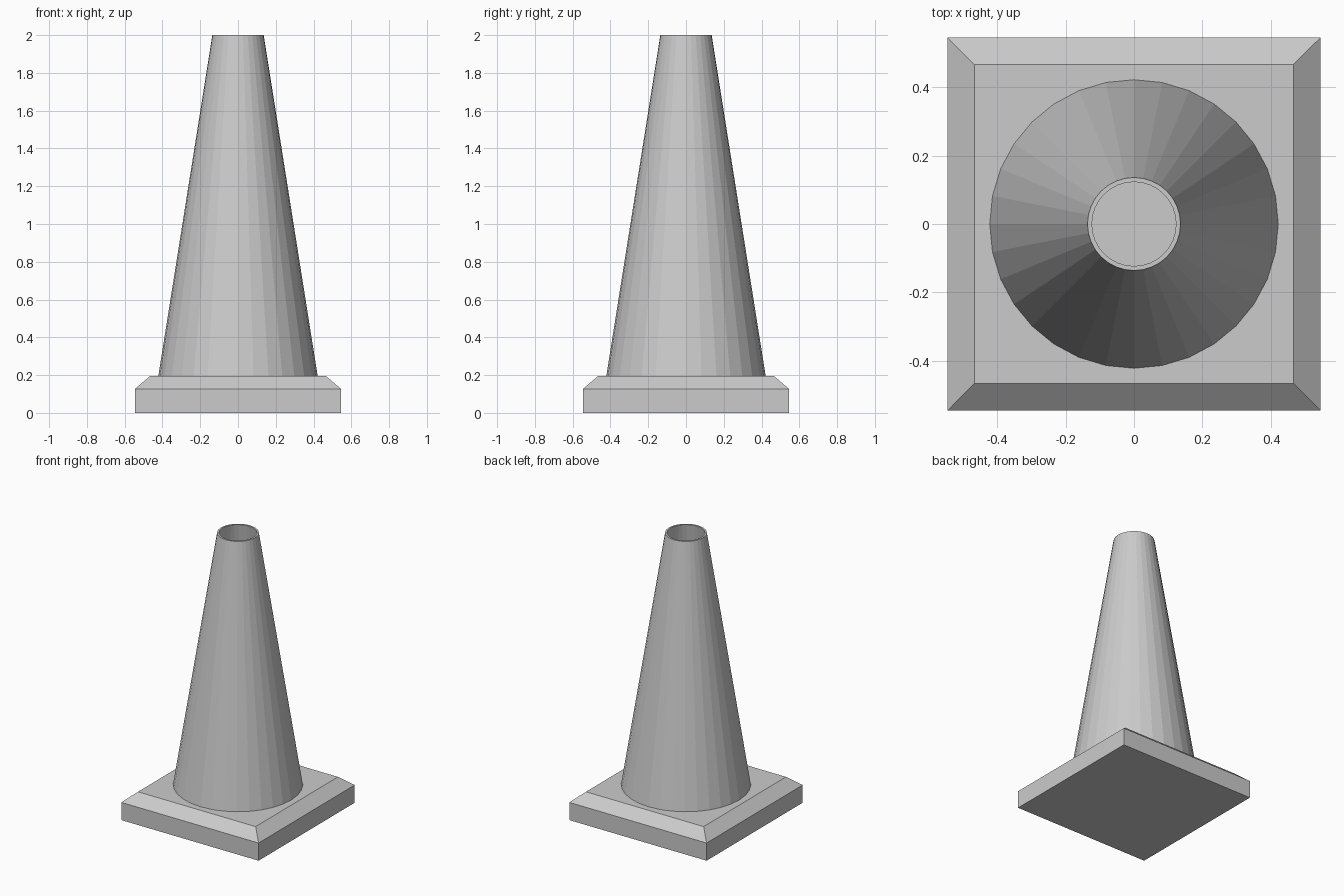
import bpy
import bmesh
from math import cos, sin, tau

cube = bpy.data.objects.get("Cube")
if cube:
    bpy.data.objects.remove(cube, do_unlink=True)

grey = bpy.data.materials.new("light_grey")
grey.use_nodes = True
colour = (0.6, 0.6, 0.6, 1)
grey.diffuse_color = colour
grey.node_tree.nodes["Principled BSDF"].inputs["Base Color"].default_value = colour


def loft(name, rings, sides, turn=0.0, closed=False):
    """Join rings of (radius, height); cap the ends or close the loop."""
    bm = bmesh.new()
    loops = []
    for r, z in rings:
        angles = [tau * (i + turn) / sides for i in range(sides)]
        loops.append([bm.verts.new((r * cos(a), r * sin(a), z)) for a in angles])
    pairs = list(zip(loops, loops[1:]))
    if closed:
        pairs.append((loops[-1], loops[0]))
    else:
        bm.faces.new(loops[0][::-1])
        bm.faces.new(loops[-1])
    for low, high in pairs:
        for i in range(sides):
            j = (i + 1) % sides
            bm.faces.new((low[i], low[j], high[j], high[i]))
    bmesh.ops.recalc_face_normals(bm, faces=bm.faces)
    mesh = bpy.data.meshes.new(name)
    bm.to_mesh(mesh)
    bm.free()
    mesh.materials.append(grey)
    obj = bpy.data.objects.new(name, mesh)
    bpy.context.collection.objects.link(obj)
    return obj


# Square foot with a chamfered upper edge
corner = 2 ** 0.5
loft("base_plate",
     [(0.545 * corner, 0), (0.545 * corner, 0.127), (0.467 * corner, 0.194)],
     sides=4, turn=0.5)

# Hollow tapered body, open at the top
loft("cone_body",
     [(0.422, 0.194), (0.136, 2.0), (0.123, 2.0), (0.409, 0.194)],
     sides=32, closed=True)
